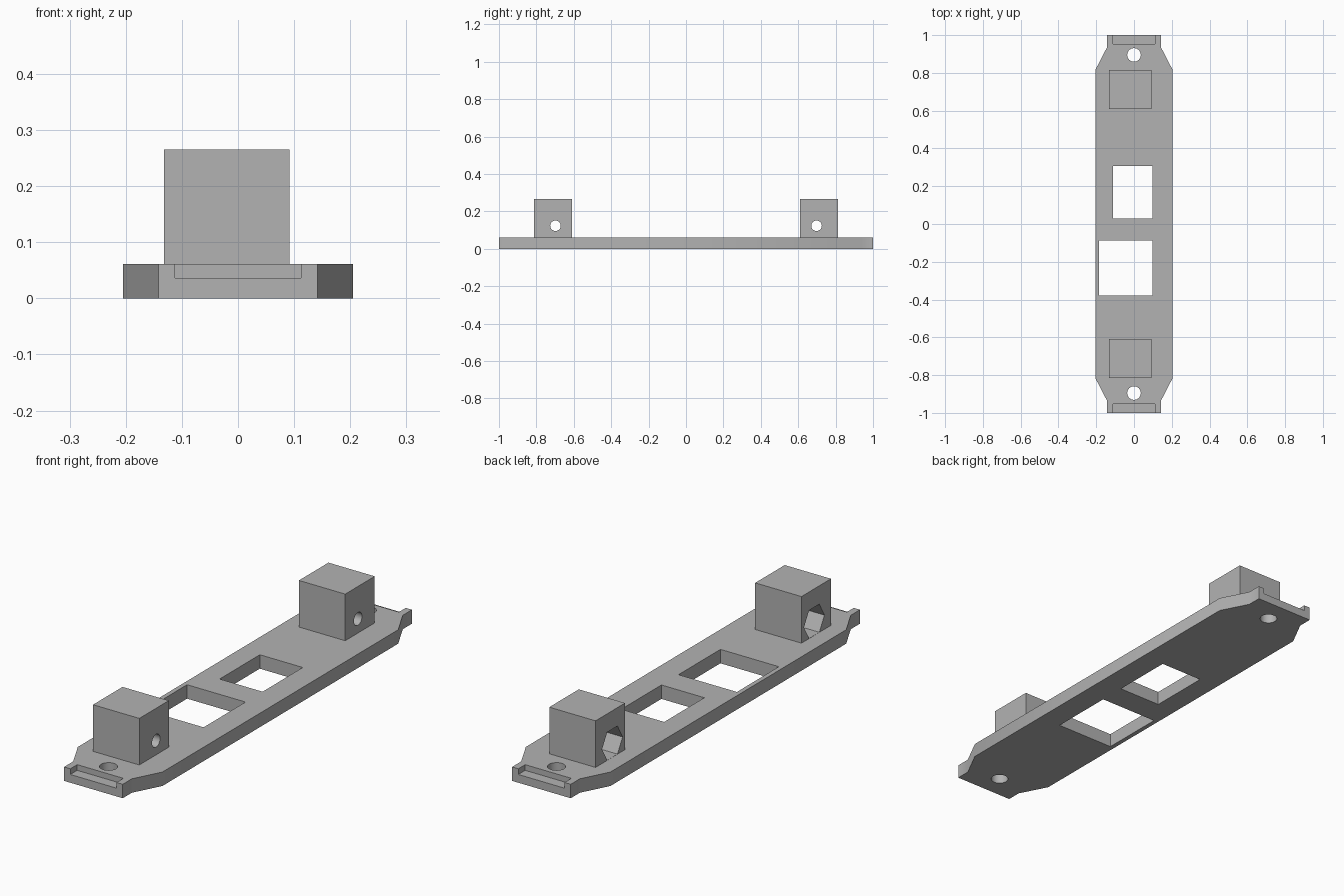
import bpy, bmesh, math

if "Cube" in bpy.data.objects:
    bpy.data.objects.remove(bpy.data.objects["Cube"])

grey = bpy.data.materials.new("plain grey")
grey.diffuse_color = (0.45, 0.45, 0.45, 1)
grey.use_nodes = True
grey.node_tree.nodes["Principled BSDF"].inputs["Base Color"].default_value = grey.diffuse_color


def prism(name, outline, depth, origin, axis="Z"):
    """Extrude a flat outline along Z, or along X with the outline in (y, z)."""
    bm = bmesh.new()
    ox, oy, oz = origin
    ends = []
    for d in (0, depth):
        pts = [(ox + a, oy + b, oz + d) if axis == "Z" else (ox + d, oy + a, oz + b)
               for a, b in outline]
        ends.append([bm.verts.new(p) for p in pts])
    low, high = ends
    bm.faces.new(low[::-1])
    bm.faces.new(high)
    n = len(outline)
    for i in range(n):
        j = (i + 1) % n
        bm.faces.new((low[i], low[j], high[j], high[i]))
    bmesh.ops.recalc_face_normals(bm, faces=bm.faces)
    mesh = bpy.data.meshes.new(name)
    bm.to_mesh(mesh)
    bm.free()
    mesh.materials.append(grey)
    obj = bpy.data.objects.new(name, mesh)
    bpy.context.collection.objects.link(obj)
    return obj


def rect(x0, x1, y0, y1):
    return [(x0, y0), (x1, y0), (x1, y1), (x0, y1)]


def ngon(r, n):
    return [(r * math.cos(2 * math.pi * i / n), r * math.sin(2 * math.pi * i / n))
            for i in range(n)]


def cut(obj, cutter):
    mod = obj.modifiers.new("cut", "BOOLEAN")
    mod.operation = "DIFFERENCE"
    mod.solver = "EXACT"
    mod.object = cutter
    bpy.context.view_layer.objects.active = obj
    bpy.ops.object.modifier_apply(modifier=mod.name)
    bpy.data.objects.remove(cutter)


def smooth(obj):
    bpy.ops.object.select_all(action="DESELECT")
    obj.select_set(True)
    bpy.context.view_layer.objects.active = obj
    bpy.ops.object.shade_smooth_by_angle(angle=math.radians(30))


T = 0.061  # plate thickness

# Base plate with tapered ends
quarter = [(0.205, 0.815), (0.142, 0.937), (0.142, 1.0)]
right = [(x, -y) for x, y in quarter[::-1]] + quarter
plate = prism("base_plate", right + [(-x, -y) for x, y in right], T, (0, 0, 0))

# Two rectangular windows
cut(plate, prism("window_cutter", rect(-0.11, 0.098, 0.03, 0.308), 0.2, (0, 0, -0.1)))
cut(plate, prism("window_cutter", rect(-0.185, 0.098, -0.378, -0.088), 0.2, (0, 0, -0.1)))

for side, label in ((-1, "front"), (1, "back")):
    # Screw hole and open notch at each end of the plate
    cut(plate, prism("screw_cutter", ngon(0.036, 32), 0.2, (0, side * 0.895, -0.1)))
    cut(plate, prism("notch_cutter", rect(-0.112, 0.112, -0.0475, 0.0475), 0.1,
                     (0, side * 1.0, 0.036)))

    # Upright block with a bolt hole and a hexagonal nut pocket
    block = prism(label + "_block", rect(-0.132, 0.092, -0.102, 0.102), 0.265 - T,
                  (0, side * 0.712, T))
    hole_y = side * 0.698
    cut(block, prism("bolt_cutter", ngon(0.028, 32), 0.5, (-0.25, hole_y, 0.123), "X"))
    cut(block, prism("nut_cutter", ngon(0.071, 6), 0.2, (-0.232, hole_y, 0.123), "X"))
    smooth(block)

smooth(plate)
